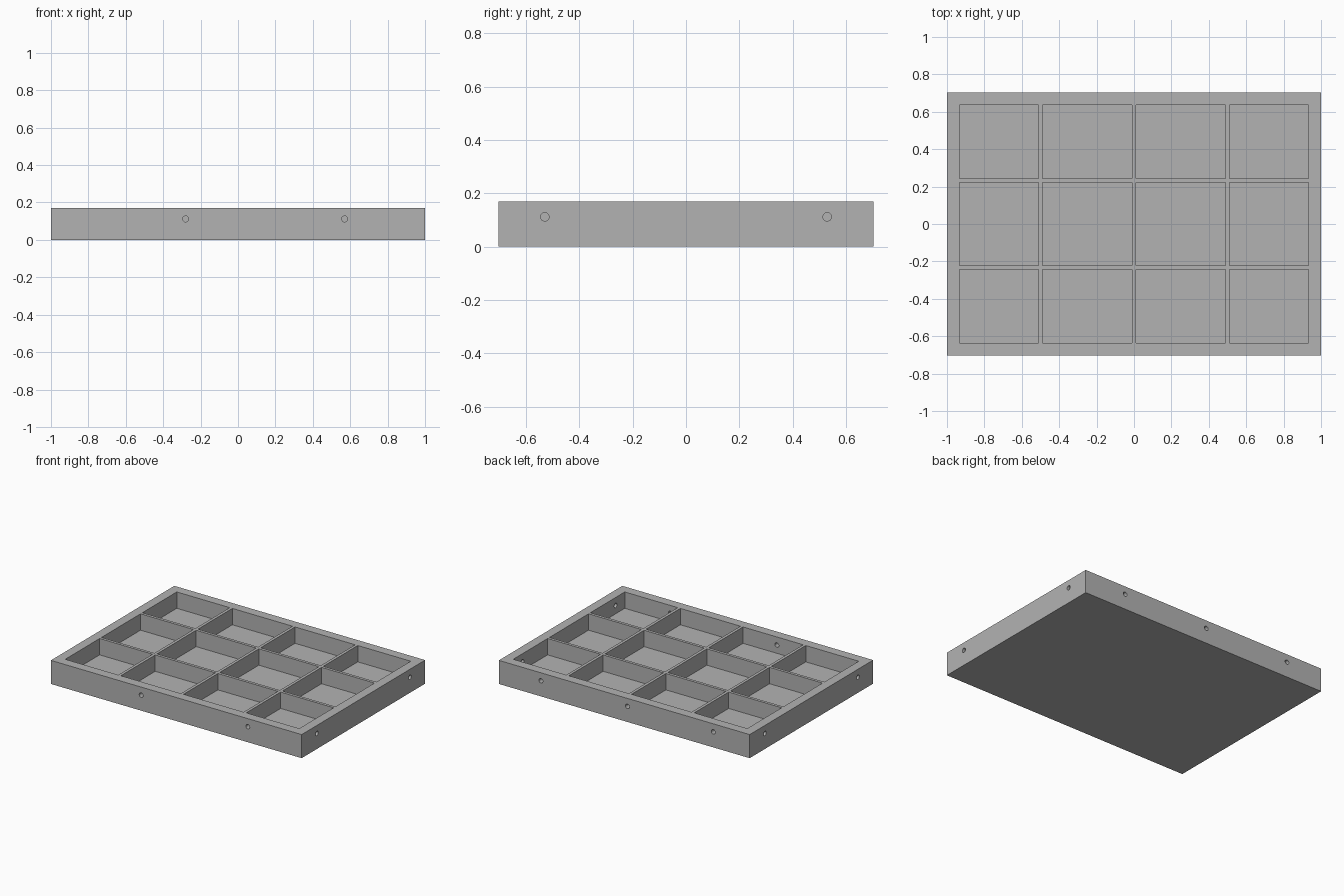
import bpy
import bmesh
from math import pi
from mathutils import Matrix, Vector

cube = bpy.data.objects.get("Cube")
if cube:
    bpy.data.objects.remove(cube, do_unlink=True)

HALF_X, HALF_Y, HEIGHT = 1.0, 0.703, 0.17
INNER_X, INNER_Y = 0.933, 0.635      # inside of the rim
FLOOR = 0.052
DIVIDER = 0.0105                     # half thickness of a divider
HOLE_Z, HOLE_R = 0.112, 0.016
BLIND = 0.04                         # depth of the holes that stop in the wall

grey = bpy.data.materials.new("plain_grey")
grey.use_nodes = True
colour = (0.45, 0.45, 0.45, 1)
grey.diffuse_color = colour
grey.node_tree.nodes["Principled BSDF"].inputs["Base Color"].default_value = colour


def add_box(bm, low, high):
    low, high = Vector(low), Vector(high)
    place = Matrix.Translation((low + high) / 2) @ Matrix.Diagonal((*(high - low), 1))
    bmesh.ops.create_cube(bm, size=1, matrix=place)


def add_hole(bm, centre, axis, depth):
    """Cylinder reaching the given depth on both sides of a wall's outer face."""
    turn = Matrix.Rotation(pi / 2, 4, "Y" if axis == "X" else "X")
    bmesh.ops.create_cone(bm, cap_ends=True, segments=24, radius1=HOLE_R, radius2=HOLE_R,
                          depth=2 * depth, matrix=Matrix.Translation(centre) @ turn)


def make_object(name, bm):
    mesh = bpy.data.meshes.new(name)
    bm.to_mesh(mesh)
    bm.free()
    mesh.materials.append(grey)
    obj = bpy.data.objects.new(name, mesh)
    bpy.context.collection.objects.link(obj)
    return obj


def spans(limit, dividers):
    """Free ranges between the rim and the dividers."""
    starts = [-limit] + [d + DIVIDER for d in dividers]
    ends = [d - DIVIDER for d in dividers] + [limit]
    return list(zip(starts, ends))


# Solid block of the tray
bm = bmesh.new()
add_box(bm, (-HALF_X, -HALF_Y, 0), (HALF_X, HALF_Y, HEIGHT))
tray = make_object("compartment_tray", bm)

# Four by three open compartments
bm = bmesh.new()
for x0, x1 in spans(INNER_X, (-0.5, 0, 0.5)):
    for y0, y1 in spans(INNER_Y, (-0.233, 0.233)):
        add_box(bm, (x0, y0, FLOOR), (x1, y1, HEIGHT + 0.1))
compartments = make_object("compartment_cutter", bm)

# Holes: through the front and left walls, blind in the back and right walls
bm = bmesh.new()
through = 0.1
for x in (-0.28, 0.57):
    add_hole(bm, (x, -HALF_Y, HOLE_Z), "Y", through)
for x in (-0.71, -0.025, 0.665):
    add_hole(bm, (x, HALF_Y, HOLE_Z), "Y", BLIND)
for y in (-0.53, 0.53):
    add_hole(bm, (HALF_X, y, HOLE_Z), "X", through)
    add_hole(bm, (-HALF_X, y, HOLE_Z), "X", BLIND)
holes = make_object("hole_cutter", bm)

# Cut the block and drop the cutters
bpy.ops.object.select_all(action="DESELECT")
bpy.context.view_layer.objects.active = tray
tray.select_set(True)
for cutter in (compartments, holes):
    cutter.hide_render = True
    mod = tray.modifiers.new(cutter.name, "BOOLEAN")
    mod.operation = "DIFFERENCE"
    mod.solver = "EXACT"
    mod.object = cutter
    bpy.ops.object.modifier_apply(modifier=mod.name)
    bpy.data.objects.remove(cutter, do_unlink=True)

bpy.ops.object.shade_smooth_by_angle(angle=pi / 6)
